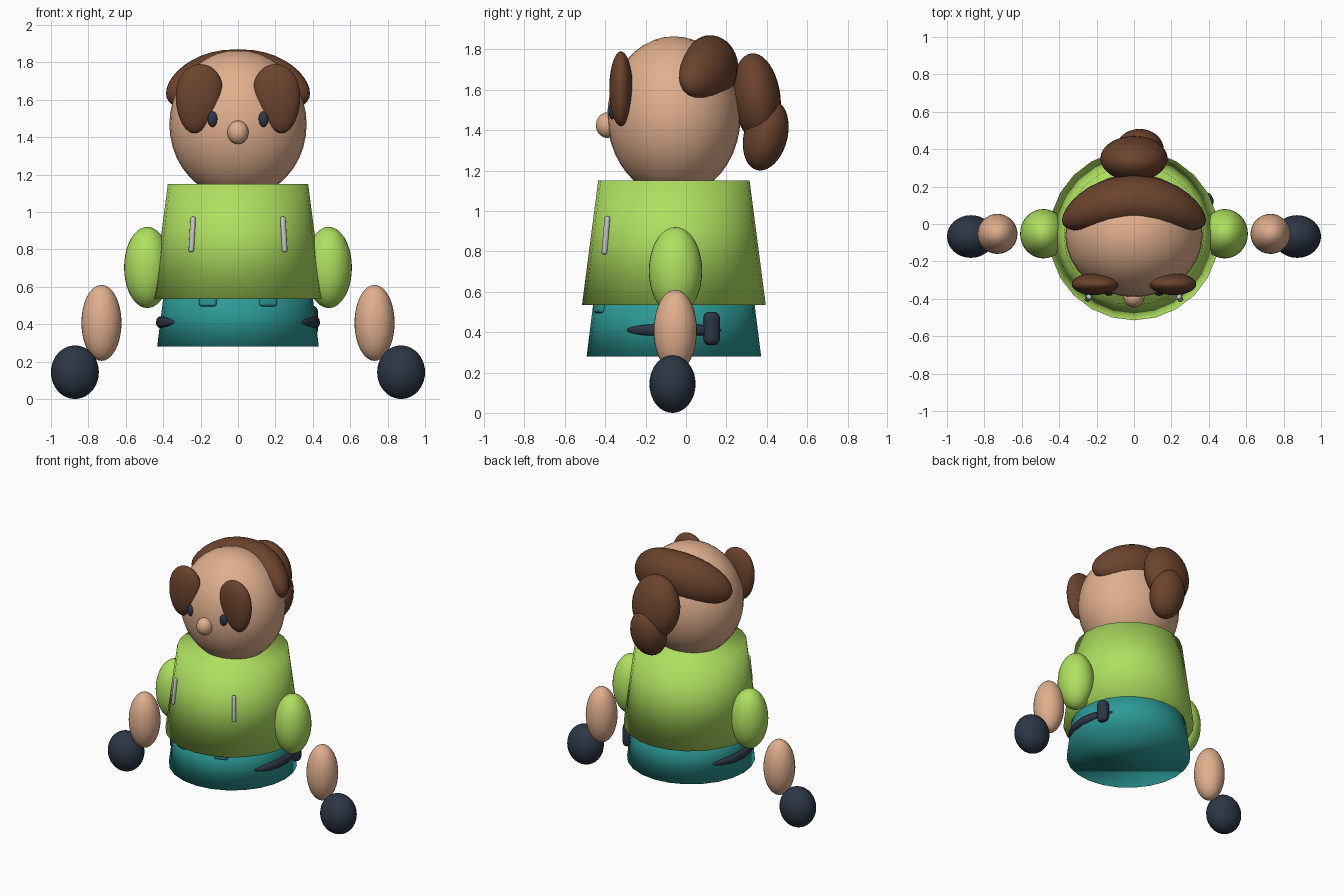
import bpy, bmesh
from math import sin, cos, pi
from mathutils import Matrix, Euler, Vector

cube = bpy.data.objects.get("Cube")
if cube:
    bpy.data.objects.remove(cube, do_unlink=True)


def material(name, hex_code):
    rgb = [int(hex_code[i:i + 2], 16) / 255 for i in (0, 2, 4)]
    col = [c / 12.92 if c < 0.04 else ((c + 0.055) / 1.055) ** 2.4 for c in rgb] + [1]
    m = bpy.data.materials.new(name)
    m.use_nodes = True
    m.diffuse_color = col
    m.node_tree.nodes["Principled BSDF"].inputs["Base Color"].default_value = col
    return m


skin = material("skin", "E0AF8E")
brown = material("brown hair", "6B432D")
green = material("lime green", "AFE060")
teal = material("teal", "2C9A96")
navy = material("dark navy", "2C3645")
silver = material("light grey", "C8C8CC")


def finish(name, bm, mat):
    mesh = bpy.data.meshes.new(name)
    bmesh.ops.recalc_face_normals(bm, faces=bm.faces)
    bm.to_mesh(mesh)
    bm.free()
    mesh.materials.append(mat)
    mesh.shade_smooth()
    ob = bpy.data.objects.new(name, mesh)
    bpy.context.collection.objects.link(ob)
    return ob


def blob(name, mat, loc, radii, rot=(0, 0, 0), shape=None):
    """Ellipsoid; shape optionally reshapes the unit sphere first."""
    bm = bmesh.new()
    bmesh.ops.create_uvsphere(bm, u_segments=32, v_segments=20, radius=1)
    if shape:
        for v in bm.verts:
            v.co = shape(v.co)
    bm.transform(Matrix.LocRotScale(Vector(loc), Euler(rot), Vector(radii)))
    return finish(name, bm, mat)


def cone(name, mat, z0, z1, r0, r1):
    bm = bmesh.new()
    bmesh.ops.create_cone(bm, cap_ends=True, segments=24, radius1=r0, radius2=r1, depth=z1 - z0)
    bm.transform(Matrix.Translation((0, -0.06, (z0 + z1) / 2)))
    return finish(name, bm, mat)


def rounded_box(name, mat, loc, size, rot=(0, 0, 0), bevel=0.01):
    bm = bmesh.new()
    bmesh.ops.create_cube(bm, size=1)
    bm.transform(Matrix.Diagonal((*size, 1)))
    bmesh.ops.bevel(bm, geom=bm.edges[:], offset=bevel, segments=3, affect='EDGES', profile=0.5)
    bm.transform(Matrix.LocRotScale(Vector(loc), Euler(rot), None))
    return finish(name, bm, mat)


# Body
cone("shirt", green, 0.535, 1.15, 0.455, 0.375)
cone("trousers", teal, 0.28, 0.6, 0.432, 0.392)

# Head and nose
blob("head", skin, (0, -0.06, 1.468), (0.367, 0.33, 0.397))
blob("nose", skin, (0, -0.39, 1.425), (0.056, 0.056, 0.063))


# Hair band draped over the back of the crown
def drape(p):
    u = abs(p.x) ** 0.8 * (1 if p.x > 0 else -1)
    return Vector((0.385 * u, 0.12 + 0.14 * p.y - 0.1 * u * u, 1.705 + 0.165 * p.z - 0.07 * u * u))


blob("crown_hair", brown, (0, 0, 0), (1, 1, 1), shape=drape)

# Ponytail in two lobes
blob("ponytail_upper", brown, (0, 0.35, 1.56), (0.18, 0.118, 0.222), (0.12, 0, 0))
blob("ponytail_lower", brown, (0.03, 0.395, 1.375), (0.13, 0.108, 0.178), (-0.25, 0, 0))


# Fringe lobes are narrower at the bottom
def egg(p):
    return Vector((p.x * (1 + 0.18 * p.z), p.y, p.z))


for side, s in (("left", 1), ("right", -1)):
    blob(side + "_fringe", brown, (s * 0.212, -0.322, 1.605), (0.122, 0.058, 0.186), (0, -s * 0.15, 0), egg)
    blob(side + "_eye", navy, (s * 0.135, -0.362, 1.495), (0.027, 0.022, 0.042))

    # Arms
    blob(side + "_sleeve", green, (s * 0.485, -0.052, 0.703), (0.124, 0.132, 0.217))
    blob(side + "_forearm", skin, (s * 0.73, -0.053, 0.407), (0.107, 0.107, 0.203))
    blob(side + "_hand", navy, (s * 0.872, -0.067, 0.143), (0.128, 0.114, 0.143))

    # Shirt cords and trouser pockets
    rounded_box(side + "_cord", silver, (s * 0.245, -0.397, 0.88), (0.028, 0.024, 0.19), (-0.1, 0, s * 0.6))
    rounded_box(side + "_pocket", teal, (s * 0.16, -0.425, 0.55), (0.1, 0.035, 0.11), (-0.1, 0, s * 0.4), 0.015)

    # Strap wrapped around the hip
    def wrap(p, s=s):
        a = 0.6 * p.z
        r = 0.413 + 0.025 * p.x
        return Vector((s * r * cos(a), -0.06 + r * sin(a), 0.41 + 0.032 * p.y))

    blob(side + "_hip_strap", navy, (0, 0, 0), (1, 1, 1), shape=wrap)

# Pouch on one hip
rounded_box("hip_pouch", navy, (0.388, 0.127, 0.418), (0.07, 0.08, 0.165), (0, 0, 0.45), 0.03)
